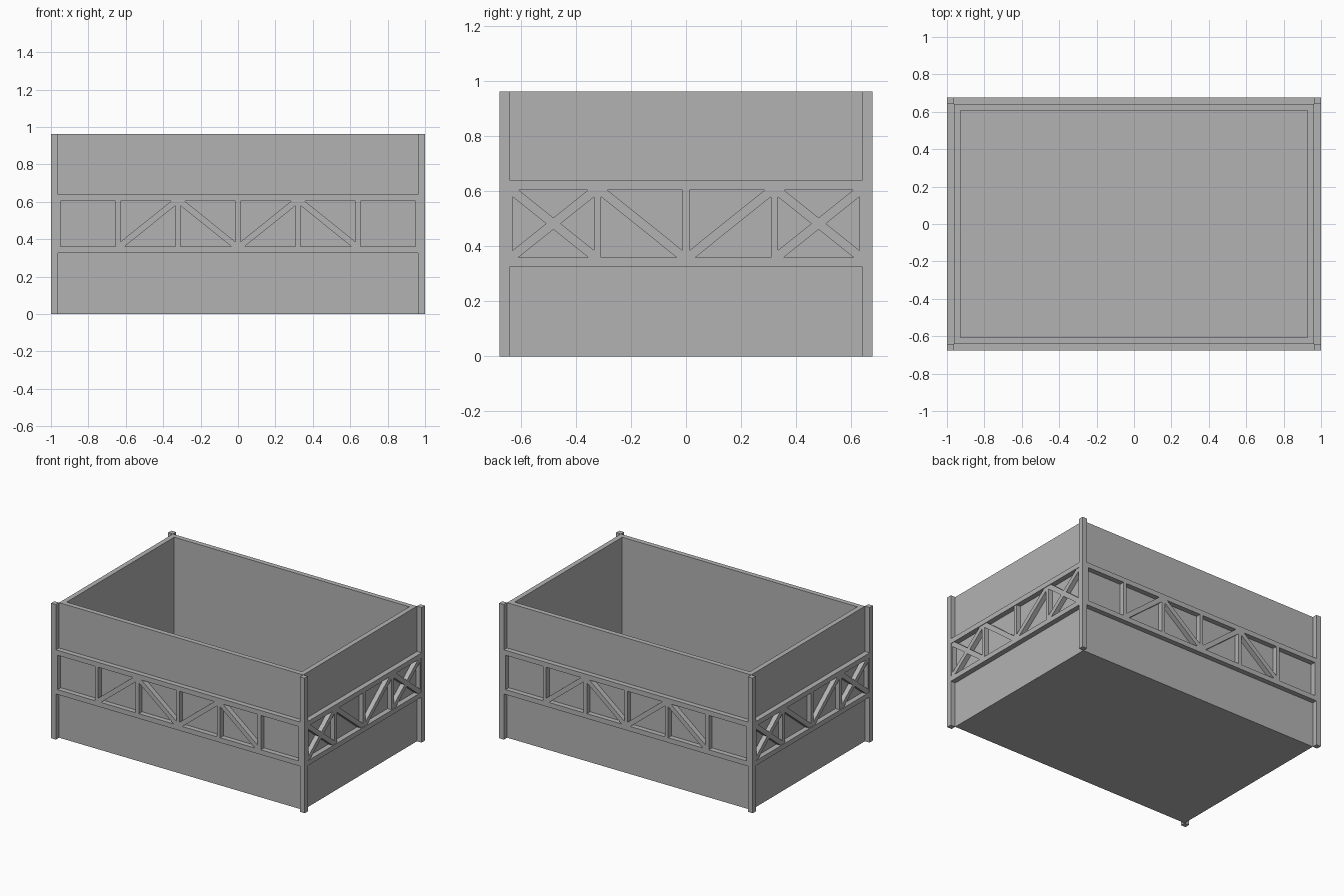
import bpy
import bmesh
from mathutils import Matrix, Vector

if "Cube" in bpy.data.objects:
    bpy.data.objects.remove(bpy.data.objects["Cube"], do_unlink=True)

GREY = (0.45, 0.45, 0.45)
mat = bpy.data.materials.new("plain grey")
mat.use_nodes = True
mat.diffuse_color = (*GREY, 1)
mat.node_tree.nodes["Principled BSDF"].inputs["Base Color"].default_value = (*GREY, 1)

# Main dimensions: outer half sizes, wall half sizes, height, rail levels
OX, OY = 1.0, 0.677
WX, WY = 0.963, 0.641
WALL, HEIGHT = 0.05, 0.963
LOW, HIGH, RAIL = 0.36, 0.605, 0.035
BAR = 0.0125  # half width of an upright


def finish(name, bm):
    bmesh.ops.recalc_face_normals(bm, faces=bm.faces)
    mesh = bpy.data.meshes.new(name)
    bm.to_mesh(mesh)
    bm.free()
    mesh.materials.append(mat)
    obj = bpy.data.objects.new(name, mesh)
    bpy.context.collection.objects.link(obj)
    return obj


def add_box(bm, lo, hi):
    lo, hi = Vector(lo), Vector(hi)
    size = hi - lo
    m = Matrix.Translation((lo + hi) / 2) @ Matrix.Diagonal((*size, 1))
    bmesh.ops.create_cube(bm, size=1, matrix=m)


def add_diagonal(bm, u0, u1, y0, y1, rising):
    """Brace from corner to corner of one bay, trimmed to the bay."""
    du, dz = 0.022, 0.025
    pts = [(u0, LOW), (u0 + du, LOW), (u1, HIGH - dz),
           (u1, HIGH), (u1 - du, HIGH), (u0, LOW + dz)]
    if not rising:
        pts = [(u0 + u1 - u, z) for u, z in pts]
    face = bm.faces.new([bm.verts.new((u, y0, z)) for u, z in pts])
    out = bmesh.ops.extrude_face_region(bm, geom=[face])
    verts = [v for v in out["geom"] if isinstance(v, bmesh.types.BMVert)]
    bmesh.ops.translate(bm, verts=verts, vec=(0, y1 - y0, 0))


def make_side(name, turn, half, wall, outer, uprights, edge, braces, recess):
    """Rails and truss, built facing -y and then turned about z."""
    rails = bmesh.new()
    for z in (LOW - RAIL, HIGH):
        add_box(rails, (-half, -outer, z), (half, -wall, z + RAIL))
    truss = bmesh.new()
    y0, y1 = -outer + recess, -wall
    for u in uprights:
        add_box(truss, (u - BAR, y0, LOW), (u + BAR, y1, HIGH))
    for s in (-1, 1):
        a, b = sorted((s * edge, s * half))
        add_box(truss, (a, y0, LOW), (b, y1, HIGH))
    for u0, u1, rising in braces:
        add_diagonal(truss, u0, u1, y0, y1, rising)
    for part, bm in (("rails", rails), ("truss", truss)):
        bm.transform(Matrix.Rotation(turn, 4, "Z"))
        finish(f"{name}_{part}", bm)


# Open tray: solid block with its top inset and pushed down to the floor
bm = bmesh.new()
add_box(bm, (-WX, -WY, 0), (WX, WY, HEIGHT))
top = max(bm.faces, key=lambda f: f.calc_center_median().z)
bmesh.ops.inset_region(bm, faces=[top], thickness=WALL)
out = bmesh.ops.extrude_face_region(bm, geom=[top])
verts = [v for v in out["geom"] if isinstance(v, bmesh.types.BMVert)]
bmesh.ops.translate(bm, verts=verts, vec=(0, 0, WALL - HEIGHT))
if top.is_valid:
    bmesh.ops.delete(bm, geom=[top], context="FACES_ONLY")
finish("tray", bm)

# Corner posts
for sx, x_name in ((1, "left"), (-1, "right")):
    for sy, y_name in ((-1, "front"), (1, "back")):
        bm = bmesh.new()
        x0, x1 = sorted((sx * WX, sx * OX))
        y0, y1 = sorted((sy * WY, sy * OY))
        add_box(bm, (x0, y0, 0), (x1, y1, HEIGHT))
        finish(f"{y_name}_{x_name}_post", bm)

# Long sides: six bays, zigzag braces in the middle four
STEP = 0.321
long_uprights = [i * STEP for i in range(-2, 3)]
long_braces = [(i * STEP + BAR, (i + 1) * STEP - BAR, i % 2 == 0)
               for i in range(-2, 2)]

# Short sides: four bays, crosses at the ends and a V in the middle
short_edge = 0.63
short_uprights = [i * STEP for i in range(-1, 2)]
short_braces = [(-STEP + BAR, -BAR, False), (BAR, STEP - BAR, True)]
for rising in (True, False):
    short_braces += [(-short_edge, -STEP - BAR, rising),
                     (STEP + BAR, short_edge, rising)]

PI = 3.14159265
for name, turn in (("front", 0), ("back", PI)):
    make_side(name, turn, WX, WY, OY, long_uprights, 0.95, long_braces, 0)
for name, turn in (("left", PI / 2), ("right", -PI / 2)):
    make_side(name, turn, WY, WX, OX, short_uprights, short_edge, short_braces, 0.004)
